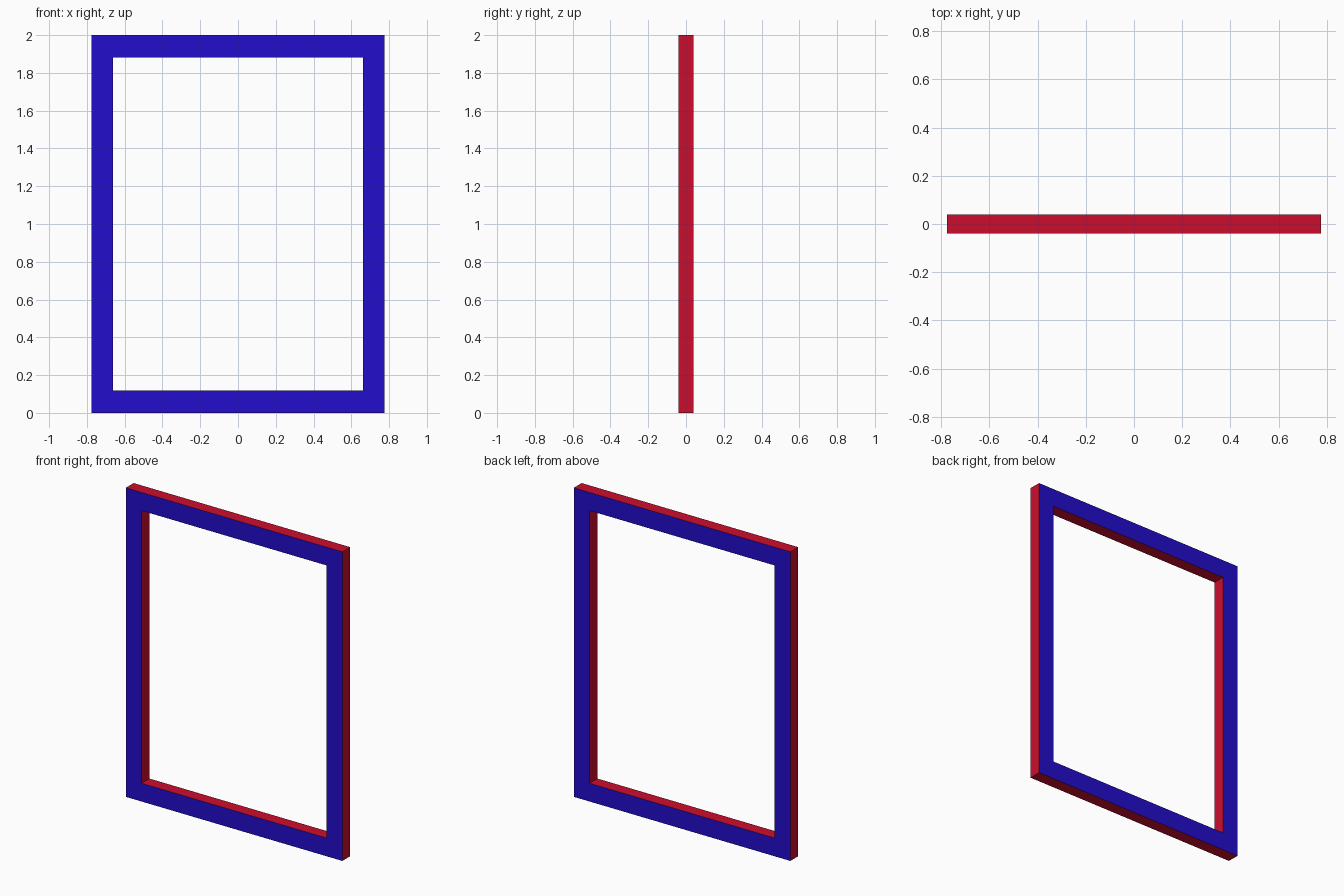
import bpy, bmesh

if "Cube" in bpy.data.objects:
    bpy.data.objects.remove(bpy.data.objects["Cube"])

OUT_X, IN_X = 0.775, 0.663      # outer / opening half widths
Z0, Z1, IN_Z0, IN_Z1 = 0.0, 2.0, 0.118, 1.882
HALF_DEPTH = 0.04


def material(name, rgb):
    mat = bpy.data.materials.new(name)
    mat.diffuse_color = (*rgb, 1)
    mat.use_nodes = True
    mat.node_tree.nodes["Principled BSDF"].inputs["Base Color"].default_value = mat.diffuse_color
    return mat


def rectangle(bm, half_x, low, high):
    corners = [(-half_x, low), (half_x, low), (half_x, high), (-half_x, high)]
    return [bm.verts.new((x, -HALF_DEPTH, z)) for x, z in corners]


bm = bmesh.new()

# Front ring with mitred corners
outer = rectangle(bm, OUT_X, Z0, Z1)
inner = rectangle(bm, IN_X, IN_Z0, IN_Z1)
ring = []
for i in range(4):
    j = (i + 1) % 4
    ring.append(bm.faces.new((outer[i], outer[j], inner[j], inner[i])))

# Extrude back, keeping the front ring so the frame is closed
ext = bmesh.ops.extrude_face_region(bm, geom=ring, use_keep_orig=True)
moved = [v for v in ext["geom"] if isinstance(v, bmesh.types.BMVert)]
bmesh.ops.translate(bm, verts=moved, vec=(0, 2 * HALF_DEPTH, 0))
bmesh.ops.recalc_face_normals(bm, faces=bm.faces)

# Blue front and back, red edges
for f in bm.faces:
    f.material_index = 0 if abs(f.normal.y) > 0.5 else 1

mesh = bpy.data.meshes.new("window_frame")
bm.to_mesh(mesh)
bm.free()
mesh.materials.append(material("blue_face", (0.016, 0.004, 0.6)))
mesh.materials.append(material("red_edge", (0.6, 0.004, 0.026)))
frame = bpy.data.objects.new("window_frame", mesh)
bpy.context.collection.objects.link(frame)
